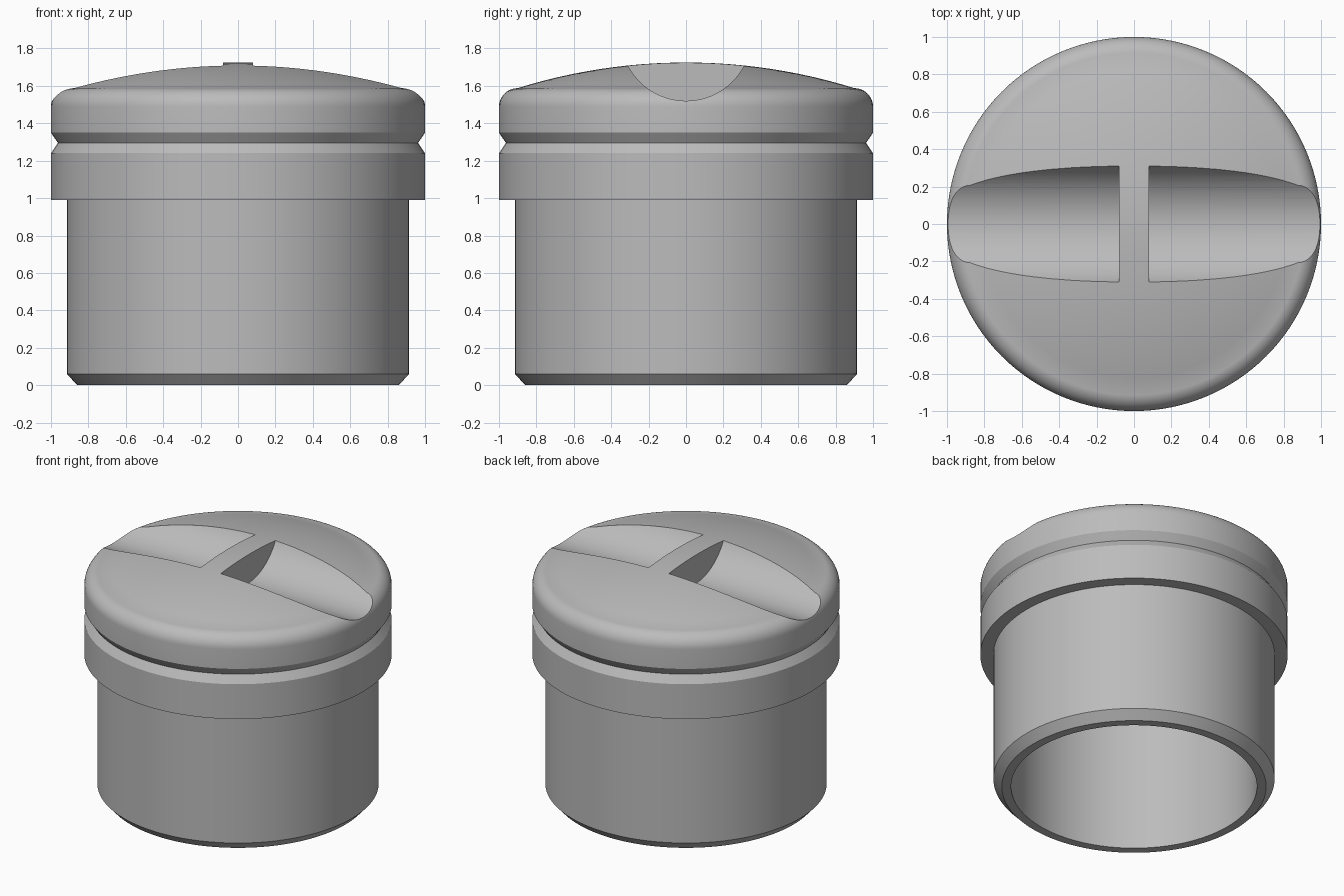
import bpy, bmesh, math
from mathutils import Matrix

SEGMENTS = 128

cube = bpy.data.objects.get("Cube")
if cube:
    bpy.data.objects.remove(cube)

# Single grey material
grey = bpy.data.materials.new("plain grey")
grey.use_nodes = True
colour = (0.5, 0.5, 0.5, 1)
grey.diffuse_color = colour
grey.node_tree.nodes["Principled BSDF"].inputs["Base Color"].default_value = colour


def make_object(name, bm):
    bmesh.ops.recalc_face_normals(bm, faces=bm.faces)
    mesh = bpy.data.meshes.new(name)
    bm.to_mesh(mesh)
    bm.free()
    mesh.materials.append(grey)
    obj = bpy.data.objects.new(name, mesh)
    bpy.context.collection.objects.link(obj)
    return obj


def lathe(name, profile):
    """Turn a (radius, height) profile around the z axis."""
    bm = bmesh.new()
    verts = [bm.verts.new((r, 0, z)) for r, z in profile]
    edges = [bm.edges.new(pair) for pair in zip(verts, verts[1:])]
    bmesh.ops.spin(bm, geom=verts + edges, cent=(0, 0, 0), axis=(0, 0, 1),
                   angle=math.tau, steps=SEGMENTS, use_duplicate=False)
    bmesh.ops.remove_doubles(bm, verts=bm.verts, dist=1e-5)
    return make_object(name, bm)


# Shallow dome and rounded rim of the cap
top, rim_z, rim_r, fillet = 1.725, 1.588, 0.9, 0.1
rise = top - rim_z
sphere = (rim_r ** 2 + rise ** 2) / (2 * rise)
dome = []
for i in range(13):
    r = rim_r * i / 12
    dome.append((r, top - sphere + math.sqrt(sphere ** 2 - r ** 2)))
rim = []
for i in range(1, 11):
    a = math.pi / 2 * i / 10
    rim.append((rim_r + fillet * math.sin(a), rim_z - fillet + fillet * math.cos(a)))

# V groove, collar, neck with chamfered foot, then the hollow bore
outside = [(1, 1.35), (0.963, 1.295), (1, 1.24), (1, 0.99),
           (0.915, 0.99), (0.915, 0.06), (0.86, 0)]
bore = [(0.8, 0), (0.8, 1.35), (0, 1.35)]
plug = lathe("hollow_plug", dome + rim + outside + bore)

# Round finger scoops either side of the central grip bar
for side, label in ((1, "left"), (-1, "right")):
    bm = bmesh.new()
    bmesh.ops.create_cone(bm, cap_ends=True, segments=96, radius1=0.35,
                          radius2=0.35, depth=1.2)
    bmesh.ops.transform(bm, verts=bm.verts,
                        matrix=Matrix.Translation((side * 0.68, 0, 1.87))
                        @ Matrix.Rotation(math.pi / 2, 4, "Y"))
    cutter = make_object(label + "_scoop_cutter", bm)
    cutter.hide_render = True
    cut = plug.modifiers.new(label + " scoop", "BOOLEAN")
    cut.operation, cut.solver, cut.object = "DIFFERENCE", "EXACT", cutter
    bpy.ops.object.select_all(action="DESELECT")
    plug.select_set(True)
    bpy.context.view_layer.objects.active = plug
    bpy.ops.object.modifier_apply(modifier=cut.name)
    bpy.data.objects.remove(cutter)

bpy.ops.object.shade_smooth_by_angle(angle=math.radians(25))
